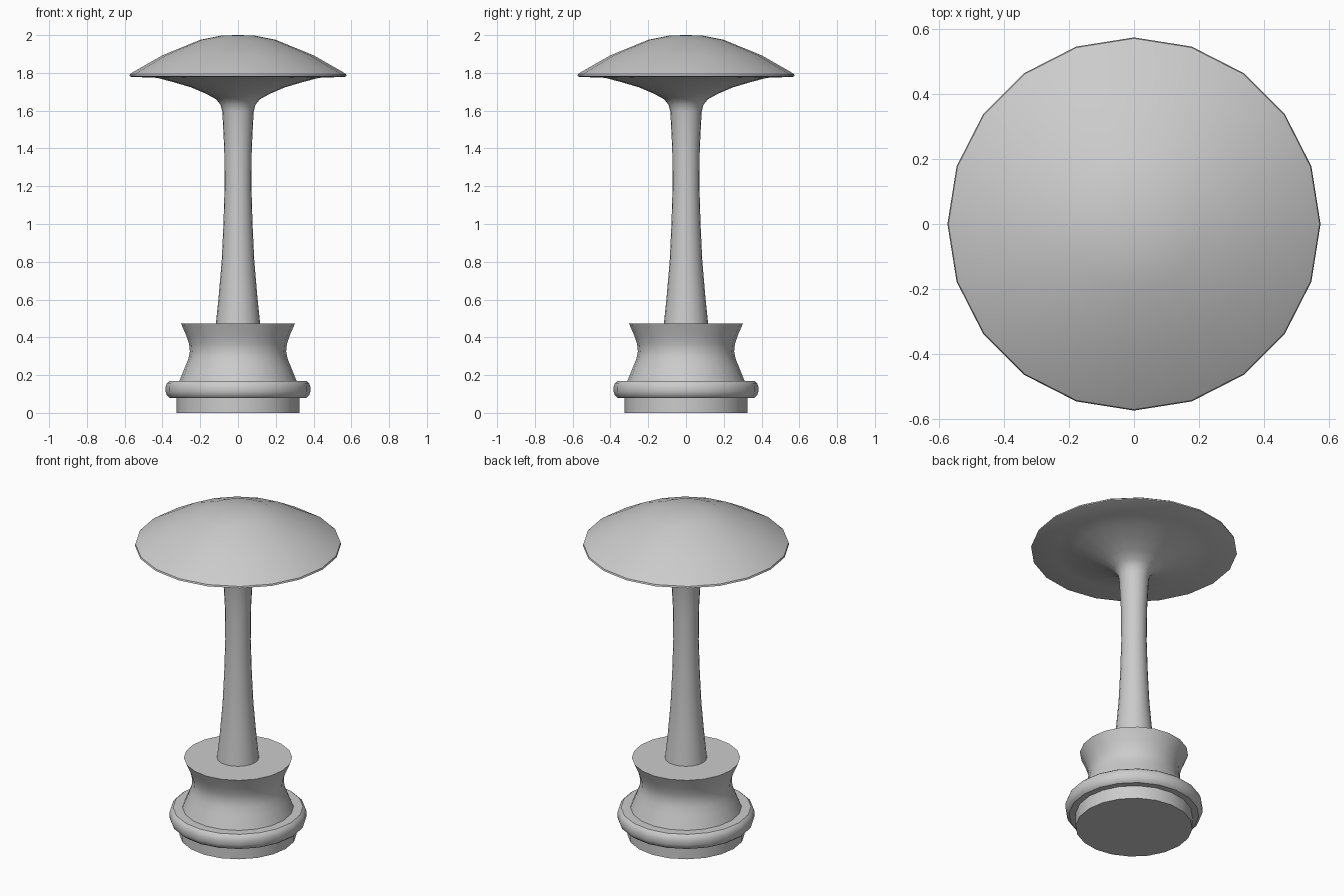
import bpy, bmesh, math

if "Cube" in bpy.data.objects:
    bpy.data.objects.remove(bpy.data.objects["Cube"])

SIDES = 20


def lathe(name, profile):
    """Spin (radius, height) points around z; radius 0 becomes a pole."""
    bm = bmesh.new()
    rings = []
    for r, z in profile:
        if r == 0:
            rings.append([bm.verts.new((0, 0, z))] * SIDES)
        else:
            rings.append([bm.verts.new((r * math.cos(a), r * math.sin(a), z))
                          for a in (2 * math.pi * i / SIDES for i in range(SIDES))])
    for lo, hi in zip(rings, rings[1:]):
        for i in range(SIDES):
            j = (i + 1) % SIDES
            bm.faces.new(list(dict.fromkeys((lo[i], lo[j], hi[j], hi[i]))))
    bmesh.ops.recalc_face_normals(bm, faces=bm.faces)
    mesh = bpy.data.meshes.new(name)
    bm.to_mesh(mesh)
    bm.free()
    obj = bpy.data.objects.new(name, mesh)
    bpy.context.collection.objects.link(obj)
    bpy.ops.object.select_all(action='DESELECT')
    obj.select_set(True)
    bpy.context.view_layer.objects.active = obj
    bpy.ops.object.shade_smooth_by_angle(angle=math.radians(40))
    return obj


# Foot disc, rounded collar and waisted pedestal, turned as one base
lathe("base", [
    (0, 0), (0.326, 0), (0.326, 0.08),
    (0.362, 0.08), (0.376, 0.092), (0.383, 0.112), (0.383, 0.138),
    (0.376, 0.158), (0.362, 0.17), (0.31, 0.17),
    (0.282, 0.24), (0.263, 0.285), (0.255, 0.325), (0.259, 0.365),
    (0.275, 0.412), (0.302, 0.474), (0, 0.474)])

# Slender stem flaring into the domed cap with a thin rim
lathe("stem_and_cap", [
    (0, 0.474), (0.117, 0.474), (0.102, 0.62), (0.086, 0.81), (0.077, 1.0),
    (0.071, 1.2), (0.073, 1.4), (0.083, 1.595), (0.092, 1.63),
    (0.115, 1.66), (0.17, 1.69), (0.25, 1.724), (0.345, 1.752),
    (0.43, 1.774), (0.565, 1.779), (0.575, 1.783), (0.572, 1.793),
    (0.552, 1.806), (0.40, 1.893), (0.20, 1.975), (0.085, 1.998), (0, 2.0)])
